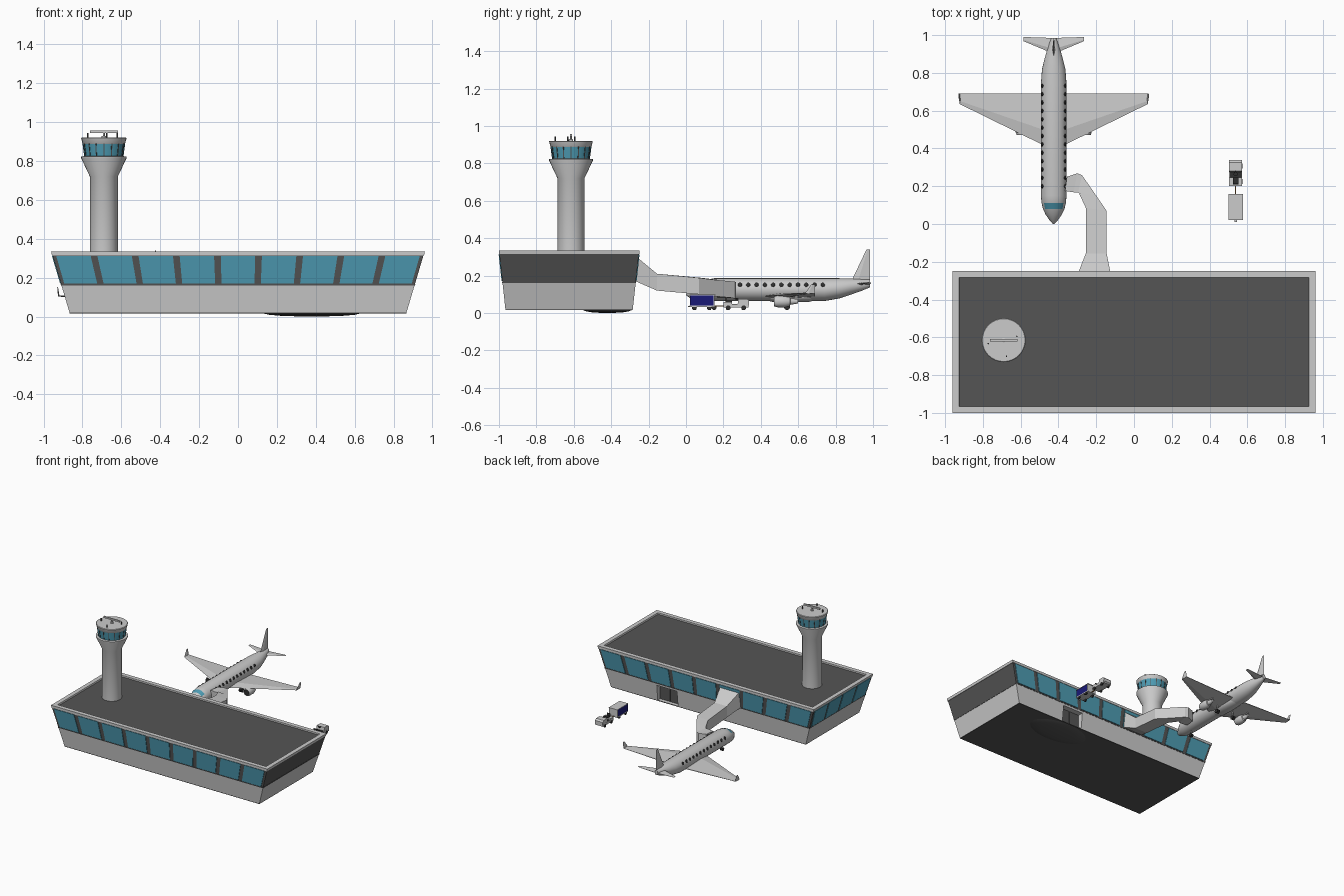
import bpy, bmesh
from math import sin, cos, pi, radians
from mathutils import Vector

if "Cube" in bpy.data.objects:
    bpy.data.objects.remove(bpy.data.objects["Cube"])


def material(name, *rgb):
    m = bpy.data.materials.new(name)
    m.diffuse_color = (*rgb, 1)
    m.use_nodes = True
    m.node_tree.nodes["Principled BSDF"].inputs["Base Color"].default_value = m.diffuse_color
    return m


DARK = material("dark", .09, .09, .09)
GLASS = material("glass", .075, .33, .45)
BLUE = material("blue", .01, .01, .18)
BLACK = material("black", .03, .03, .03)
ORANGE = material("orange", .5, .25, .08)


def loft(name, rings, mat=None, smooth=False, caps=True, closed=True):
    """Skin a list of equal-length point rings."""
    bm = bmesh.new()
    rows = [[bm.verts.new(p) for p in r] for r in rings]
    n = len(rows[0])
    for a, b in zip(rows, rows[1:]):
        for i in range(n if closed else n - 1):
            j = (i + 1) % n
            bm.faces.new((a[i], a[j], b[j], b[i]))
    if caps:
        bm.faces.new(rows[0])
        bm.faces.new(rows[-1])
    bmesh.ops.recalc_face_normals(bm, faces=bm.faces)
    me = bpy.data.meshes.new(name)
    bm.to_mesh(me)
    bm.free()
    ob = bpy.data.objects.new(name, me)
    bpy.context.collection.objects.link(ob)
    if mat:
        me.materials.append(mat)
    if smooth:
        bpy.ops.object.select_all(action='DESELECT')
        ob.select_set(True)
        bpy.context.view_layer.objects.active = ob
        bpy.ops.object.shade_smooth_by_angle(angle=radians(35))
    return ob


def box(name, x0, x1, y0, y1, z0, z1, mat=None):
    return loft(name, [[(x0, y0, z), (x1, y0, z), (x1, y1, z), (x0, y1, z)] for z in (z0, z1)], mat)


def turned(name, centre, axis, profile, mat=None, n=24, squash=(1, 1), smooth=True):
    """Round part along an axis; profile is (radius, distance) pairs."""
    c = Vector(centre)
    u, v, w = {'x': ((0, 1, 0), (0, 0, 1), (1, 0, 0)), 'y': ((1, 0, 0), (0, 0, 1), (0, 1, 0)),
               'z': ((1, 0, 0), (0, 1, 0), (0, 0, 1))}[axis]
    u, v, w = Vector(u) * squash[0], Vector(v) * squash[1], Vector(w)
    rings = [[c + u * r * cos(2 * pi * i / n) + v * r * sin(2 * pi * i / n) + w * h for i in range(n)]
             for r, h in profile]
    return loft(name, rings, mat, smooth)


# --- Terminal: walls lean outward from a smaller base
def extents(z):
    t = (z - .015) / .32
    return .865 + .095 * t, -.965 - .035 * t, -.285 + .035 * t


def wall_ring(z, inset=0):
    hx, y0, y1 = extents(z)
    hx, y0, y1 = hx - inset, y0 + inset, y1 - inset
    return [(-hx, y0, z), (hx, y0, z), (hx, y1, z), (-hx, y1, z)]


lower = loft("lower_wall", [wall_ring(.02), wall_ring(.16)])
cutter = box("door_cutter", .27, .45, -.33, -.2, .021, .145)
cutter.hide_render = True
mod = lower.modifiers.new("door_opening", 'BOOLEAN')
mod.object, mod.operation, mod.solver = cutter, 'DIFFERENCE', 'EXACT'
bpy.context.view_layer.objects.active = lower
bpy.ops.object.modifier_apply(modifier=mod.name)
bpy.data.objects.remove(cutter)
for x in (.27, .362):
    box("door_leaf", x, x + .088, -.329, -.315, .021, .145, DARK)
loft("floor_slab", [wall_ring(.015), wall_ring(.02)], DARK)
turned("floor_dome", (.38, -.42, 0), 'z', [(.03, 0), (.15, .003), (.22, .009), (.25, .016)],
       DARK, 32, (1, .52))
loft("upper_wall", [wall_ring(.16, -.002), wall_ring(.167, -.002), wall_ring(.167), wall_ring(.315)], DARK)
loft("roof_rim", [wall_ring(.315), wall_ring(.315, -.003), wall_ring(.335, -.001), wall_ring(.335, .033),
                  wall_ring(.318, .033)], caps=False)
loft("roof_deck", [wall_ring(.312, .02), wall_ring(.324, .03)], DARK)


def pane(side, u0, u1):
    rings = []
    for off in (-.003, .004):
        ring = []
        for u, z in ((u0, .17), (u1, .17), (u1, .312), (u0, .312)):
            hx, y0, y1 = extents(z)
            ring.append({'front': (u * hx, y0 - off, z), 'back': (u * hx, y1 + off, z),
                         'left': (-hx - off, (y0 + y1) / 2 + u * (y1 - y0) / 2, z)}[side])
        rings.append(ring)
    loft(side + "_window", rings, GLASS)


for i in range(-4, 5):
    for side in ('front', 'back'):
        pane(side, i * .222 - .093, i * .222 + .093)
for i in range(4):
    pane('left', -.73 + i * .487 - .217, -.73 + i * .487 + .217)

# --- Control tower
T = (-.69, -.615, 0)
turned("tower_shaft", T, 'z', [(.072, .32), (.072, .72), (.117, .815), (.117, .823), (.099, .825)], n=32)
turned("tower_glass", T, 'z', [(.099, .824), (.108, .89)], GLASS, 32)
turned("tower_roof", T, 'z', [(.106, .886), (.11, .892), (.117, .918), (.113, .921)], n=32)
for i in range(16):
    a = 2 * pi * i / 16
    rings = []
    for r, z in ((.099, .824), (.108, .89)):
        rings.append([(T[0] + (r + d) * cos(a + e), T[1] + (r + d) * sin(a + e), z)
                      for d, e in ((-.003, -.025), (.002, -.025), (.002, .025), (-.003, .025))])
    loft("tower_mullion", rings, DARK)
turned("radar_post", T, 'z', [(.012, .92), (.012, .928), (.005, .93), (.005, .948)], n=12)
box("radar_bar", -.762, -.618, -.621, -.609, .945, .957)
for x, y in ((-.772, -.633), (-.62, -.595), (-.675, -.70)):
    turned("antenna", (x, y, 0), 'z', [(.004, .92), (.004, .943)], DARK, 8)

# --- Boarding bridge: rectangular tube along a bent path (left, right, z low, z high)
path = [((-.30, -.27), (-.122, -.27), .17, .305), ((-.255, -.155), (-.145, -.155), .12, .21),
        ((-.255, .085), (-.145, .07), .10, .188), ((-.292, .165), (-.2, .15), .09, .178),
        ((-.296, .168), (-.275, .258), .08, .168), ((-.32, .168), (-.30, .268), .08, .166),
        ((-.365, .175), (-.355, .25), .08, .166)]
loft("boarding_bridge", [[(*l, a), (*r, a), (*r, b), (*l, b)] for l, r, a, b in path])

# --- Airliner
PX = -.425


def ellipse(y, rx, rz, cz, k=1, a0=0, a1=360, n=24):
    step = radians(a1 - a0) / n
    return [(PX + k * rx * cos(radians(a0) + step * i), y, cz + k * rz * sin(radians(a0) + step * i))
            for i in range(n + (a1 - a0 < 360))]


hull = [(0, .004, .004, .1), (.02, .022, .022, .103), (.05, .043, .039, .109), (.08, .057, .05, .115),
        (.11, .064, .057, .121), (.15, .068, .061, .125), (.74, .068, .061, .125), (.82, .062, .054, .132),
        (.88, .047, .043, .141), (.94, .03, .031, .15), (.985, .013, .02, .158)]
loft("fuselage", [ellipse(*h) for h in hull], smooth=True)
loft("cockpit_window", [ellipse(*h, 1.02, 38, 142) for h in hull[3:5]], GLASS, True, False, False)
sphere = [(cos(t * pi / 12), sin(t * pi / 12)) for t in range(-5, 6)]
for s in (-1, 1):
    for i in range(13):
        turned("cabin_window", (PX + s * .0595, .20 + i * .0443, .148), 'x',
               [(r, h * .008) for r, h in sphere[::2]], BLACK, 10, (.012, .016))


def section(x, y0, y1, z, t):
    m = y0 + (y1 - y0) * .3
    return [(x, y0, z), (x, m, z + t / 2), (x, y1, z + t * .1), (x, y1, z - t * .1), (x, m, z - t / 2)]


def upright(x, y0, y1, z, t):
    m = y0 + (y1 - y0) * .35
    return [(x, y0, z), (x + t, m, z), (x, y1, z), (x - t, m, z)]


loft("tail_fin", [upright(PX, .885, .985, .172, .007), upright(PX, .965, .985, .34, .003)])
turned("belly_fairing", (PX, .56, .09), 'y', [(.02, -.17), (.05, -.1), (.055, 0), (.05, .1), (.02, .17)],
       squash=(1, .6))
for s in (-1, 1):
    loft("wing", [section(PX + s * .03, .405, .69, .09, .026), section(PX + s * .498, .635, .69, .106, .007)])
    loft("winglet", [upright(PX + s * .497, .635, .69, .104, .004), upright(PX + s * .503, .67, .69, .153, .002)])
    loft("tailplane", [section(PX + s * .01, .905, .985, .155, .012), section(PX + s * .16, .968, .99, .163, .004)])
    ex = PX + s * .17
    turned("engine", (ex, .47, .062), 'y', [(.02, .012), (.025, 0), (.031, .014), (.032, .06), (.024, .085),
                                           (.018, .088), (.011, .13)])
    turned("engine_intake", (ex, .474, .062), 'y', [(.022, 0), (.022, .006)], BLACK)
    box("engine_pylon", ex - .004, ex + .004, .5, .6, .08, .097)
    gx = PX + s * .075
    box("main_gear_leg", gx - .004, gx + .004, .536, .544, .03, .09)
    for d in (-.011, .005):
        turned("main_wheel", (gx + d, .54, .032), 'x', [(.016, 0), (.016, .008)], BLACK, 16)
    turned("nose_wheel", (PX + s * .007 - .004, .15, .029), 'x', [(.013, 0), (.013, .007)], BLACK, 16)
box("nose_gear_leg", PX - .003, PX + .003, .147, .153, .03, .07)

# --- Baggage trailer and tug
VX = .538
box("trailer_body", VX - .036, VX + .036, .022, .147, .038, .094, BLUE)
box("trailer_roof", VX - .038, VX + .038, .02, .158, .094, .098)
box("trailer_end", VX - .037, VX + .037, .147, .153, .036, .094)
box("trailer_floor", VX - .037, VX + .037, .02, .155, .032, .039)
box("trailer_step", VX - .006, VX + .006, .01, .025, .032, .037)
box("hitch", VX - .003, VX + .003, .15, .215, .034, .039, ORANGE)
box("tug_chassis", VX - .035, VX + .035, .2, .335, .029, .046)
box("tug_rear_deck", VX - .034, VX + .034, .2, .245, .045, .058)
box("tug_seat", VX - .014, VX + .014, .215, .245, .058, .066, BLACK)
box("tug_seat_back", VX - .014, VX + .014, .21, .217, .058, .083, BLACK)
box("tug_footwell", VX - .03, VX + .03, .245, .285, .045, .049, BLACK)
loft("tug_bonnet", [[(x, VX and y, z) for y, z in ((.275, .04), (.338, .04), (.338, .064), (.325, .076), (.28, .076))]
                    for x in (VX - .034, VX + .034)])
turned("steering_wheel", (VX, .264, .077), 'z', [(.011, 0), (.011, .003)], BLACK, 12)
box("steering_column", VX - .002, VX + .002, .264, .282, .07, .077, BLACK)
for s in (-1, 1):
    for y in (.045, .125, .225, .308):
        turned("vehicle_wheel", (VX + s * .031 - .005, y, .028), 'x', [(.013, 0), (.013, .01)], BLACK, 14)
